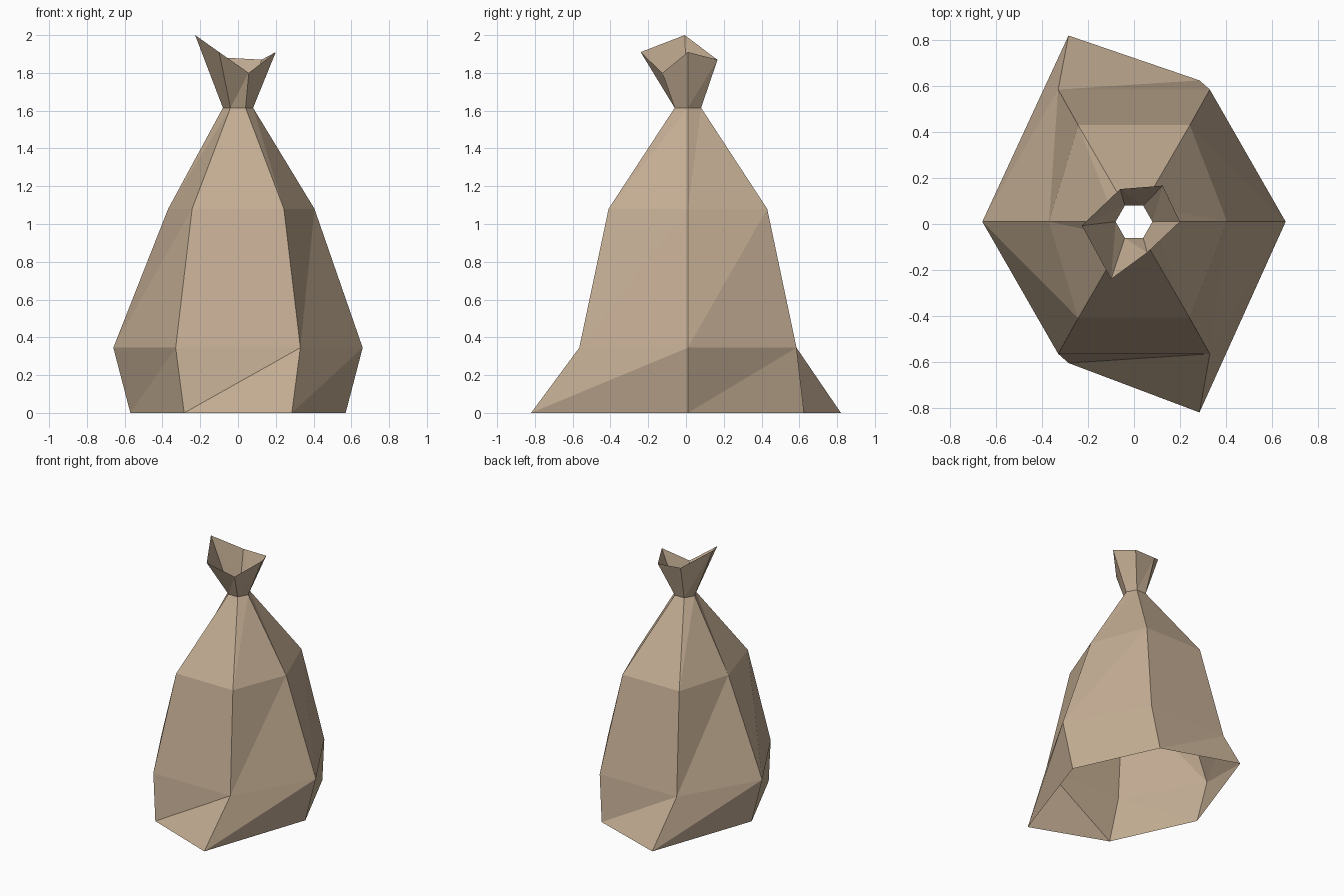
import bpy

if "Cube" in bpy.data.objects:
    bpy.data.objects.remove(bpy.data.objects["Cube"])

# burlap colour
burlap = bpy.data.materials.new("burlap_tan")
burlap.diffuse_color = (0.55, 0.42, 0.295, 1)
burlap.use_nodes = True
burlap.node_tree.nodes["Principled BSDF"].inputs["Base Color"].default_value = burlap.diffuse_color


def hexagon(left, right, half, front, back, z):
    """Six-sided ring, counter-clockwise from the right-hand corner."""
    return [(right, 0.01, z), (half, back, z), (-half, back, z),
            (left, 0.01, z), (-half, front, z), (half, front, z)]


def skin(name, rings):
    """Open shell through the rings, each quad split along its twisted diagonal."""
    verts = [p for ring in rings for p in ring]
    faces = []
    for r in range(len(rings) - 1):
        for i in range(6):
            j = (i + 1) % 6
            a, b = r * 6 + i, r * 6 + j
            c, d = b + 6, a + 6
            faces += [(a, b, c), (a, c, d)]
    mesh = bpy.data.meshes.new(name)
    mesh.from_pydata(verts, [], faces)
    mesh.materials.append(burlap)
    obj = bpy.data.objects.new(name, mesh)
    bpy.context.collection.objects.link(obj)
    return obj


# open hem with two flared corners
hem = hexagon(-0.57, 0.57, 0.285, -0.605, 0.625, 0)
hem[2] = (-0.285, 0.82, 0)
hem[5] = (0.285, -0.82, 0)

belly = hexagon(-0.66, 0.66, 0.33, -0.565, 0.585, 0.345)
shoulder = hexagon(-0.37, 0.405, 0.243, -0.41, 0.43, 1.08)
neck = hexagon(-0.08, 0.08, 0.04, -0.06, 0.08, 1.615)

# ragged open mouth above the tie
mouth = [(0.2, 0.01, 1.91), (0.125, 0.167, 1.87), (-0.06, 0.152, 1.88),
         (-0.227, -0.007, 2.0), (-0.1, -0.24, 1.91), (0.057, -0.125, 1.80)]

skin("sack_body", [hem, belly, shoulder, neck])
skin("sack_mouth", [neck, mouth])
